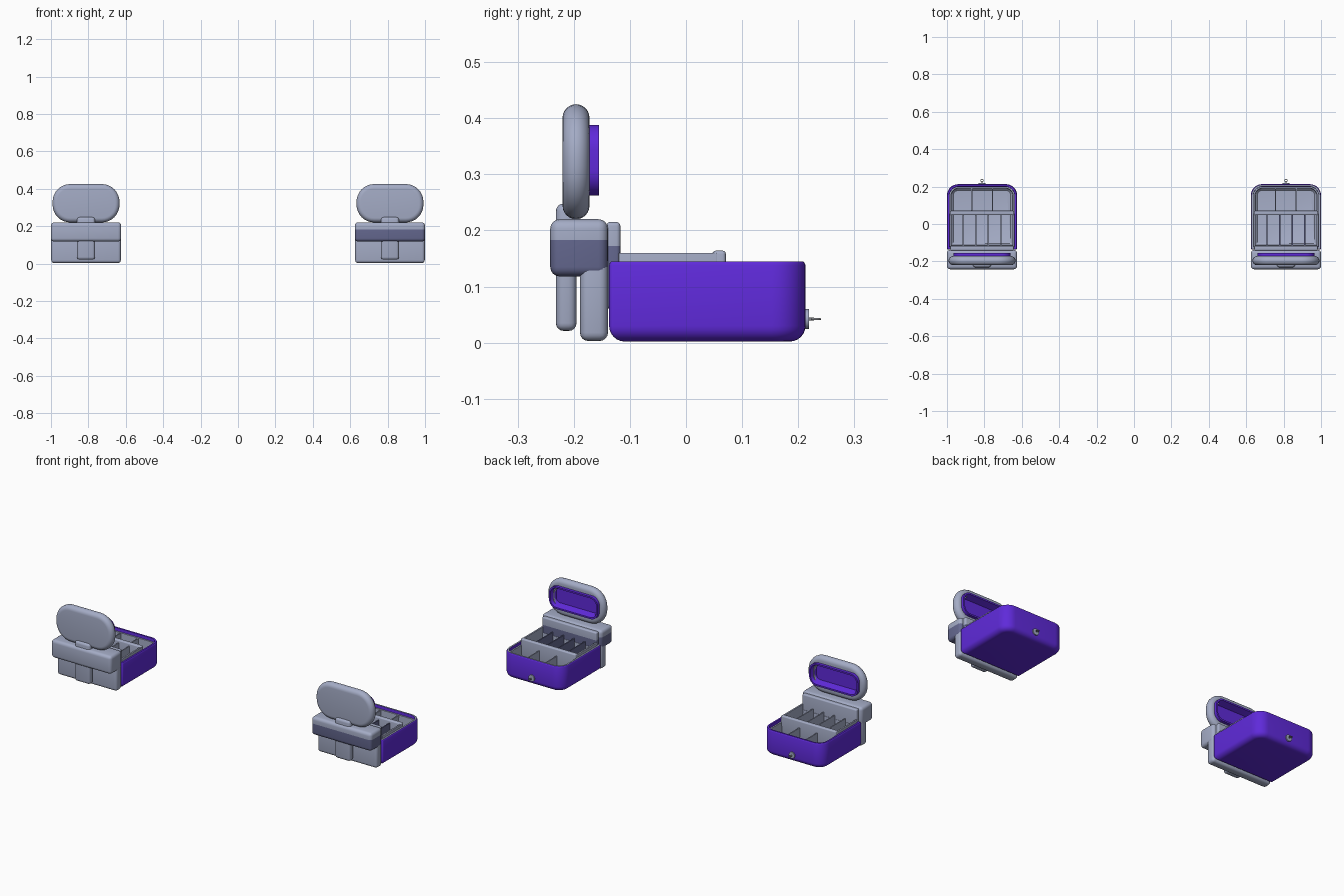
import bpy, bmesh, math
from mathutils import Matrix, Vector

if "Cube" in bpy.data.objects:
    bpy.data.objects.remove(bpy.data.objects["Cube"])


def material(name, rgb):
    m = bpy.data.materials.new(name)
    m.diffuse_color = (*rgb, 1)
    m.use_nodes = True
    m.node_tree.nodes["Principled BSDF"].inputs["Base Color"].default_value = m.diffuse_color
    return m


GREY = material("blue grey", (0.37, 0.41, 0.56))
PURPLE = material("purple", (0.115, 0.023, 0.70))
SLATE = material("slate", (0.13, 0.14, 0.28))
METAL = material("metal", (0.30, 0.31, 0.34))


def finish(bm, name, cx, mats, recalc=True):
    if recalc:
        bmesh.ops.recalc_face_normals(bm, faces=bm.faces)
    me = bpy.data.meshes.new(name)
    bm.to_mesh(me)
    bm.free()
    for m in mats:
        me.materials.append(m)
    ob = bpy.data.objects.new(name, me)
    ob.location.x = cx
    bpy.context.collection.objects.link(ob)
    bpy.ops.object.select_all(action='DESELECT')
    ob.select_set(True)
    bpy.context.view_layer.objects.active = ob
    bpy.ops.object.shade_smooth_by_angle(angle=math.radians(40))
    return ob


def box(name, cx, x, y, z, bevel=0.0, mat=GREY, split=None):
    """Box with rounded edges; faces below split are slate."""
    bm = bmesh.new()
    bmesh.ops.create_cube(bm, size=1)
    for v in bm.verts:
        v.co = Vector([(a + b) / 2 + c * (b - a) for (a, b), c in zip((x, y, z), v.co)])
    if bevel:
        bmesh.ops.bevel(bm, geom=bm.edges[:], offset=bevel, segments=4,
                        profile=0.5, affect='EDGES')
    if split:
        bmesh.ops.bisect_plane(bm, geom=bm.verts[:] + bm.edges[:] + bm.faces[:],
                               plane_co=(0, 0, split), plane_no=(0, 0, 1))
        for f in bm.faces:
            f.material_index = int(f.calc_center_median().z < split)
    return finish(bm, name, cx, [mat, SLATE])


def rounded(hw, v0, v1, r0, r1, inset=0.0, n=8):
    """Rounded rectangle outline, corner radius r0 at v0 and r1 at v1."""
    hw, v0, v1 = hw - inset, v0 + inset, v1 - inset
    r0, r1 = max(r0 - inset, 0.004), max(r1 - inset, 0.004)
    pts = []
    for sx, v, r, a in ((1, v1 - r1, r1, 0), (-1, v1 - r1, r1, 90),
                        (-1, v0 + r0, r0, 180), (1, v0 + r0, r0, 270)):
        for i in range(n + 1):
            t = math.radians(a + 90 * i / n)
            pts.append((sx * (hw - r) + r * math.cos(t), v + r * math.sin(t)))
    return pts


def loft(name, cx, outline, steps, axis, mats):
    """Skin outlines; steps are (inset, height, material of the band after it)."""
    bm = bmesh.new()
    rings = []
    for inset, h, _ in steps:
        rings.append([bm.verts.new((u, v, h) if axis == 'z' else (u, h, v))
                      for u, v in rounded(*outline, inset)])
    n = len(rings[0])
    for k in range(len(rings) - 1):
        for i in range(n):
            j = (i + 1) % n
            f = bm.faces.new((rings[k][i], rings[k][j], rings[k + 1][j], rings[k + 1][i]))
            f.material_index = steps[k][2]
    bm.faces.new(rings[0]).material_index = steps[0][2]
    bm.faces.new(rings[-1]).material_index = steps[-1][2]
    return finish(bm, name, cx, mats)


def arc(r, base, start, end, mat, n=6):
    """Quarter-round or half-round (inset, height, material) steps."""
    out = []
    for i in range(n + 1):
        t = math.radians(start + (end - start) * i / n)
        out.append((r - r * math.cos(t), base + r * math.sin(t), mat))
    return out


for side, cx in (("left", -0.8125), ("right", 0.8125)):
    dark = side == "right"
    name = lambda part: side + "_" + part

    # purple tray with grey lining
    rim = 0 if dark else 1
    steps = arc(0.028, 0.03, -90, 0, 1)
    steps += [(0, 0.138, 1), (0.002, 0.143, 1), (0.004, 0.145, rim), (0.013, 0.145, 1),
              (0.014, 0.128, 0), (0.022, 0.128, 0), (0.024, 0.065, 0), (0.034, 0.055, 0)]
    loft(name("tray"), cx, (0.1875, -0.137, 0.213, 0.008, 0.06), steps, 'z', [GREY, PURPLE])

    # compartments: raised rails, crossbar and dividers
    for s in (-1, 1):
        box(name("rail"), cx, sorted((s * 0.163, s * 0.173)), (-0.12, 0.055), (0.06, 0.16), 0.002)
    box(name("crossbar"), cx, (-0.172, 0.172), (0.047, 0.071), (0.055, 0.164), 0.006)
    for i in range(4):
        x = -0.1005 + 0.067 * i
        box(name("rear_divider"), cx, (x - 0.003, x + 0.003), (-0.115, 0.05), (0.054, 0.15),
            0, SLATE if dark else GREY)
    for x in (-0.055, 0.055):
        box(name("front_divider"), cx, (x - 0.003, x + 0.003), (0.06, 0.192), (0.054, 0.127))
    box(name("inner_back_strip"), cx, (-0.17, 0.17), (-0.142, -0.117), (0.06, 0.215), 0.007,
        GREY, 0.172 if dark else None)

    # outer panel, shelf block and hinge bar
    box(name("panel"), cx, (-0.186, 0.186), (-0.189, -0.139), (0.003, 0.16), 0.015)
    box(name("shelf_block"), cx, (-0.1875, 0.1875), (-0.242, -0.139), (0.118, 0.22), 0.017,
        GREY, 0.183 if dark else None)
    box(name("hinge_bar"), cx, (-0.048, 0.048), (-0.232, -0.195), (0.021, 0.248), 0.014)

    # open lid: pillow shape around a purple framed recess
    steps = arc(0.024, -0.196, -90, 90, 0, 12) + [(0.044, -0.172, 0), (0.046, -0.195, 0)]
    loft(name("lid"), cx, (0.179, 0.22, 0.425, 0.095, 0.095), steps, 'y', [GREY])
    steps = [(0, -0.196, 0), (0, -0.155, 0), (0.009, -0.155, 0), (0.022, -0.19, 0)]
    loft(name("lid_recess"), cx, (0.152, 0.262, 0.388, 0.045, 0.045), steps, 'y', [PURPLE])

    # lock plate and key
    turn = Matrix.Rotation(math.pi / 2, 4, 'X')
    for part, r, y0, y1, mat in (("lock_plate", 0.018, 0.208, 0.219, GREY),
                                 ("key_stem", 0.0025, 0.215, 0.228, METAL)):
        bm = bmesh.new()
        bmesh.ops.create_cone(bm, cap_ends=True, segments=24, radius1=r, radius2=r, depth=y1 - y0,
                              matrix=Matrix.Translation((0, (y0 + y1) / 2, 0.042)) @ turn)
        finish(bm, name(part), cx, [mat])
    bpy.ops.mesh.primitive_torus_add(location=(cx, 0.232, 0.042), major_radius=0.007,
                                     minor_radius=0.002, major_segments=20, minor_segments=8)
    ring = bpy.context.object
    ring.name = name("key_ring")
    ring.data.materials.append(METAL)
    bpy.ops.object.shade_smooth()
